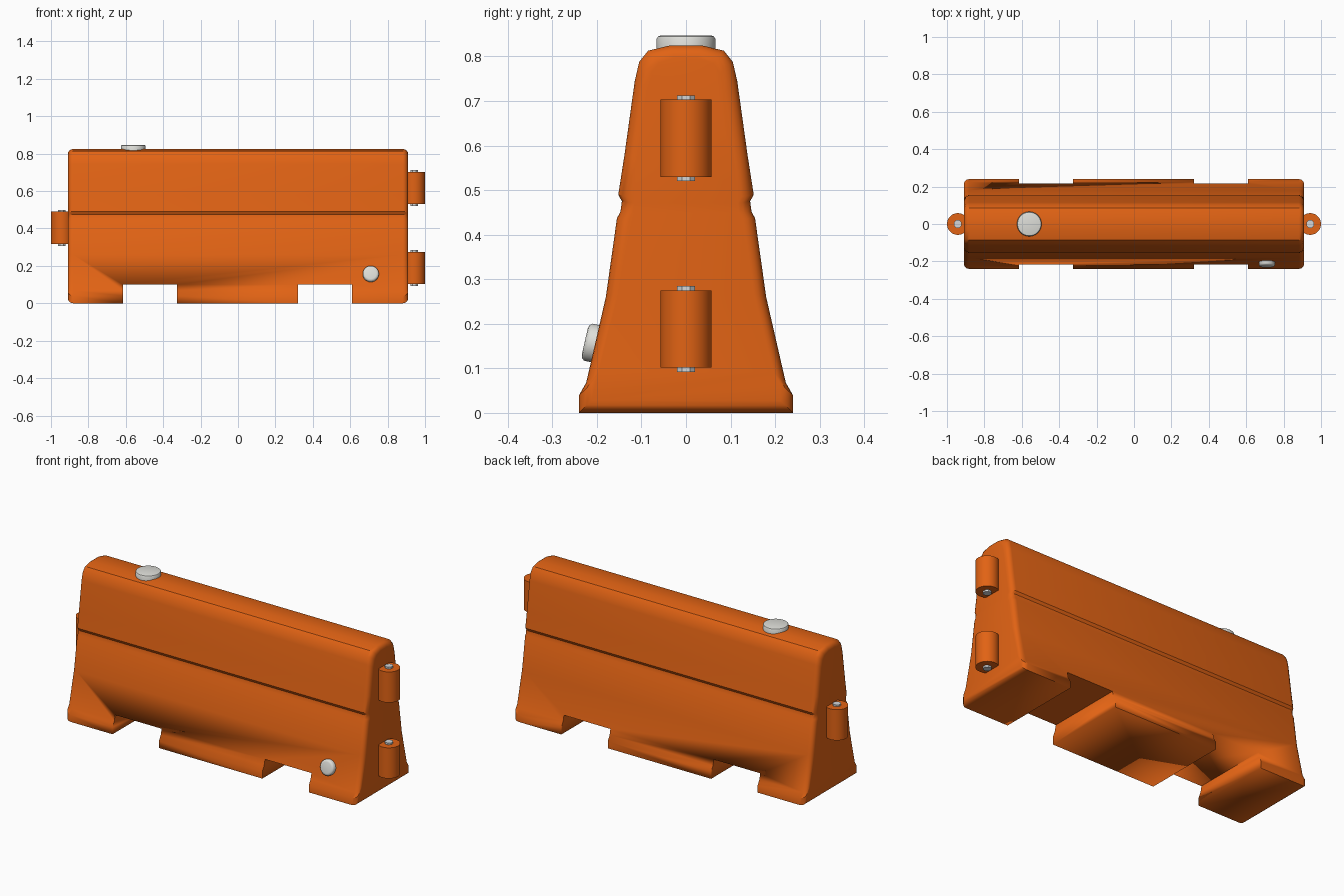
import bpy, bmesh, math
from mathutils import Vector

old = bpy.data.objects.get("Cube")
if old:
    bpy.data.objects.remove(old, do_unlink=True)


def material(name, rgb):
    m = bpy.data.materials.new(name)
    m.use_nodes = True
    m.diffuse_color = (*rgb, 1)
    m.node_tree.nodes["Principled BSDF"].inputs["Base Color"].default_value = (*rgb, 1)
    return m


ORANGE = material("orange plastic", (0.76, 0.125, 0.007))
WHITE = material("off white plastic", (0.73, 0.73, 0.69))
STEEL = material("pale steel", (0.66, 0.68, 0.69))


def finish(name, bm, mat, angle=40):
    bmesh.ops.recalc_face_normals(bm, faces=bm.faces)
    me = bpy.data.meshes.new(name)
    bm.to_mesh(me)
    bm.free()
    ob = bpy.data.objects.new(name, me)
    bpy.context.collection.objects.link(ob)
    me.materials.append(mat)
    bpy.ops.object.select_all(action='DESELECT')
    ob.select_set(True)
    bpy.context.view_layer.objects.active = ob
    bpy.ops.object.shade_smooth_by_angle(angle=math.radians(angle))
    return ob


def lathe(name, profile, origin, axis, sides, mat):
    """Closed round part from (radius, height) rings along an axis."""
    bm = bmesh.new()
    turn = Vector((0, 0, 1)).rotation_difference(Vector(axis))
    rings = []
    for r, h in profile:
        angles = [2 * math.pi * (i + 0.5) / sides for i in range(sides)]
        rings.append([bm.verts.new(Vector(origin) + turn @ Vector(
            (r * math.cos(a), r * math.sin(a), h))) for a in angles])
    for a, b in zip(rings, rings[1:]):
        for i in range(sides):
            j = (i + 1) % sides
            bm.faces.new((a[i], a[j], b[j], b[i]))
    bm.faces.new(rings[0])
    bm.faces.new(rings[-1])
    return finish(name, bm, mat)


# Body: side profile lofted along x, with rounded ends
HALF, TOP, ROUND = 0.91, 0.825, 0.028
side = [(0.24, 0), (0.24, 0.04), (0.224, 0.068), (0.18, 0.26), (0.155, 0.437),
        (0.147, 0.452), (0.144, 0.475), (0.152, 0.49), (0.138, 0.58),
        (0.115, 0.745), (0.105, 0.788), (0.085, 0.813), (0.035, TOP)]
outline = side + [(-y, z) for y, z in reversed(side)]


def section(bm, x, inset):
    squeeze = (TOP - 2 * inset) / TOP
    return [bm.verts.new((x, y - math.copysign(inset, y) * min(1, abs(y) / 0.1),
                          inset + z * squeeze)) for y, z in outline]


steps = [math.radians(a) for a in (0, 22.5, 45, 67.5, 90)]
stations = [(HALF - ROUND * (1 - math.cos(a)), ROUND * (1 - math.sin(a))) for a in steps]
stations += [(-x, i) for x, i in reversed(stations)]
bm = bmesh.new()
loops = [section(bm, x, i) for x, i in stations]
n = len(outline)
for a, b in zip(loops, loops[1:]):
    for i in range(n):
        bm.faces.new((a[i], a[(i + 1) % n], b[(i + 1) % n], b[i]))
bm.faces.new(loops[0])
bm.faces.new(loops[-1])
body = finish("barrier_body", bm, ORANGE, 30)

# Forklift slots through the base
for label, x0, x1 in (("right", -0.615, -0.325), ("left", 0.32, 0.61)):
    bm = bmesh.new()
    bmesh.ops.create_cube(bm, size=1)
    for v in bm.verts:
        v.co = Vector(((x0 + x1) / 2 + v.co.x * (x1 - x0), v.co.y, v.co.z * 0.2))
    cutter = finish(label + "_slot_cutter", bm, ORANGE)
    cutter.hide_render = True
    cutter.hide_set(True)
    mod = body.modifiers.new(label + " slot", 'BOOLEAN')
    mod.operation = 'DIFFERENCE'
    mod.solver = 'EXACT'
    mod.object = cutter
    bpy.context.view_layer.objects.active = body
    bpy.ops.object.modifier_apply(modifier=mod.name)
    bpy.data.objects.remove(cutter, do_unlink=True)

# Hinge knuckles and their pins
for name, x, z0, z1 in (("upper_left", 0.942, 0.53, 0.703),
                        ("lower_left", 0.942, 0.102, 0.275),
                        ("right", -0.942, 0.317, 0.49)):
    length = z1 - z0
    lathe(name + "_knuckle", [(0.058, 0), (0.058, length)], (x, 0, z0), (0, 0, 1), 32, ORANGE)
    lathe(name + "_pin", [(0.022, -0.01), (0.022, length + 0.01)],
          (x, 0, z0), (0, 0, 1), 8, STEEL)

# Filler cap on top and drain plug low on the front
lathe("filler_cap", [(0.066, 0), (0.066, 0.03), (0.063, 0.035), (0.057, 0.037)],
      (-0.56, 0, 0.81), (0, 0, 1), 32, WHITE)
lathe("drain_plug", [(0.043, 0), (0.043, 0.026), (0.038, 0.032), (0.03, 0.034)],
      (0.71, -0.194, 0.153), (0, -0.975, 0.223), 24, WHITE)
